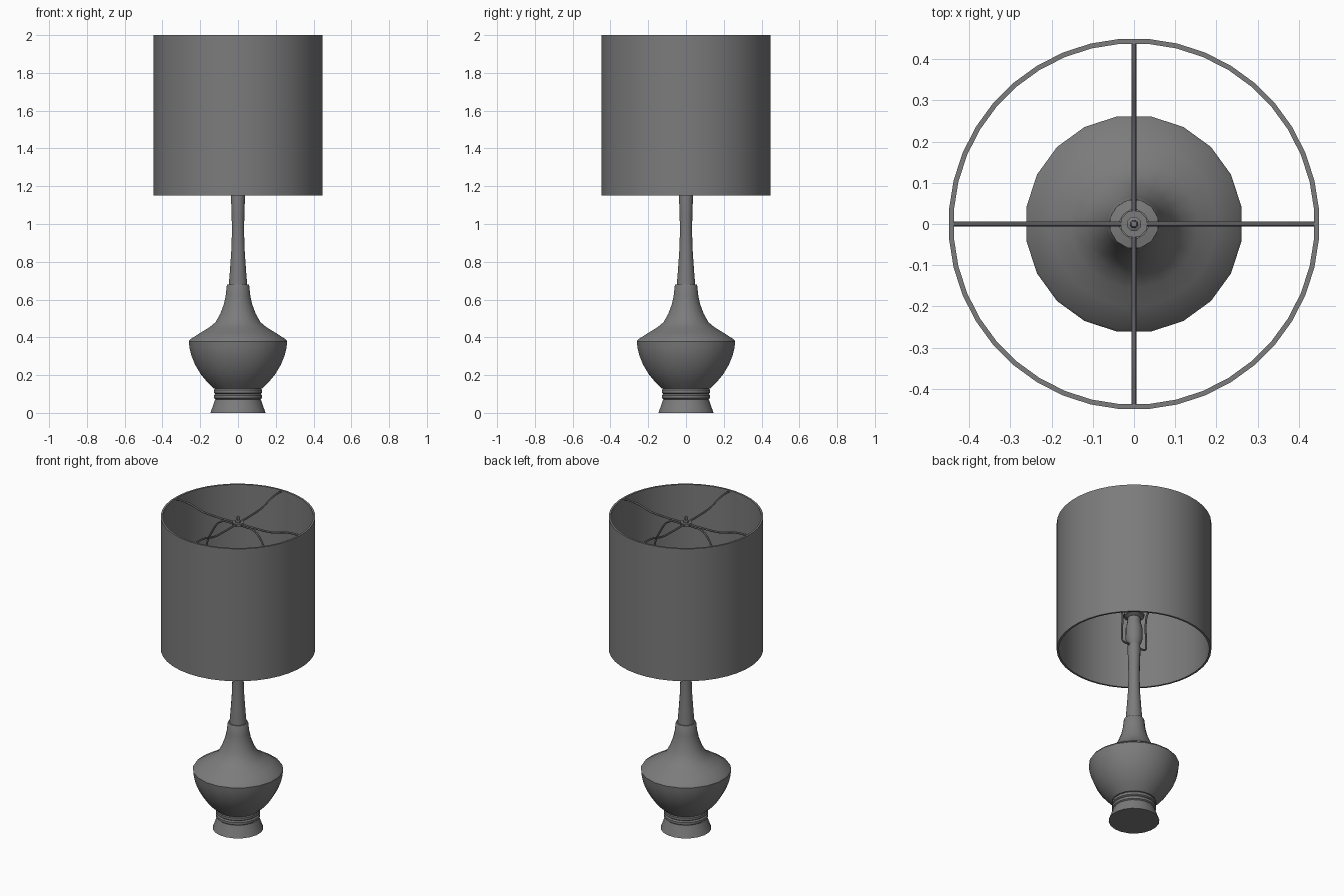
import bpy, math

if "Cube" in bpy.data.objects:
    bpy.data.objects.remove(bpy.data.objects["Cube"], do_unlink=True)

grey = bpy.data.materials.new("mid grey")
grey.use_nodes = True
COLOUR = (0.2, 0.2, 0.2, 1)
grey.diffuse_color = COLOUR
grey.node_tree.nodes["Principled BSDF"].inputs["Base Color"].default_value = COLOUR


def finish(obj, angle=32):
    obj.data.materials.clear()
    obj.data.materials.append(grey)
    bpy.ops.object.select_all(action="DESELECT")
    obj.select_set(True)
    bpy.context.view_layer.objects.active = obj
    bpy.ops.object.shade_smooth_by_angle(angle=math.radians(angle))


def lathe(name, profile, sides=20, closed=False):
    """Spin (radius, height) points; cap the ends unless the profile is a loop."""
    n = len(profile)
    verts = [(r * math.cos(a), r * math.sin(a), z)
             for r, z in profile
             for a in (2 * math.pi * (i + 0.5) / sides for i in range(sides))]
    faces = []
    for j in range(n if closed else n - 1):
        k = (j + 1) % n
        for i in range(sides):
            i2 = (i + 1) % sides
            faces.append((j * sides + i, j * sides + i2, k * sides + i2, k * sides + i))
    if not closed:
        faces.append(tuple(reversed(range(sides))))
        faces.append(tuple(range((n - 1) * sides, n * sides)))
    mesh = bpy.data.meshes.new(name)
    mesh.from_pydata(verts, [], faces)
    obj = bpy.data.objects.new(name, mesh)
    bpy.context.collection.objects.link(obj)
    finish(obj)
    return obj


def wire(name, points, radius=0.006):
    """Round rod along a smooth path."""
    curve = bpy.data.curves.new(name, "CURVE")
    curve.dimensions = "3D"
    curve.bevel_depth = radius
    curve.bevel_resolution = 1
    curve.resolution_u = 4
    curve.use_fill_caps = True
    spline = curve.splines.new("BEZIER")
    spline.bezier_points.add(len(points) - 1)
    for bp, p in zip(spline.bezier_points, points):
        bp.co = p
        bp.handle_left_type = bp.handle_right_type = "AUTO"
    obj = bpy.data.objects.new(name, curve)
    bpy.context.collection.objects.link(obj)
    bpy.ops.object.select_all(action="DESELECT")
    obj.select_set(True)
    bpy.context.view_layer.objects.active = obj
    bpy.ops.object.convert(target="MESH")
    finish(bpy.context.view_layer.objects.active, 50)


# Turned base
lathe("foot", [(0.148, 0), (0.135, 0.035), (0.122, 0.072)])
for name, z in (("lower_ring", 0.072), ("upper_ring", 0.1)):
    lathe(name, [(0.12, z), (0.129, z + 0.006), (0.129, z + 0.021), (0.122, z + 0.028)])
lathe("body", [(0.128, 0.128), (0.165, 0.163), (0.2, 0.205), (0.23, 0.255),
               (0.25, 0.305), (0.26, 0.345), (0.264, 0.378), (0.258, 0.388),
               (0.2, 0.425), (0.155, 0.452), (0.12, 0.48), (0.095, 0.525),
               (0.076, 0.575), (0.066, 0.62), (0.06, 0.675), (0.057, 0.68)])
lathe("neck", [(0.05, 0.675), (0.043, 0.76), (0.036, 0.86), (0.033, 0.95),
               (0.034, 1.04), (0.038, 1.15), (0.036, 1.18)], 16)

# Lamp socket
lathe("socket", [(0.036, 1.18), (0.048, 1.21), (0.05, 1.24), (0.05, 1.29),
                 (0.04, 1.33), (0.038, 1.36), (0.06, 1.37), (0.06, 1.385),
                 (0.036, 1.39), (0.036, 1.45)], 12)

# Drum shade, open at both ends
lathe("shade", [(0.45, 1.15), (0.45, 2.0), (0.438, 2.0), (0.438, 1.15)], 40, closed=True)

# Harp, mirrored about the centre
half = [(0.03, 1.175), (0.085, 1.18), (0.092, 1.2), (0.094, 1.4), (0.13, 1.48),
        (0.21, 1.64), (0.225, 1.74), (0.18, 1.86), (0.12, 1.935), (0.04, 1.945)]
path = [(x, 0, z) for x, z in half] + [(-x, 0, z) for x, z in reversed(half)]
wire("harp", path)

# Shade arms, hub and finial
arm = [(0.01, 1.955), (0.15, 1.955), (0.25, 1.962), (0.33, 1.985), (0.39, 1.993), (0.442, 1.993)]
for i, name in enumerate(("left_arm", "back_arm", "right_arm", "front_arm")):
    c, s = round(math.cos(i * math.pi / 2)), round(math.sin(i * math.pi / 2))
    wire(name, [(r * c, r * s, z) for r, z in arm])
lathe("hub", [(0.034, 1.945), (0.034, 1.963)], 8)
lathe("finial", [(0.018, 1.963), (0.018, 1.972), (0.009, 1.976), (0.011, 1.99), (0.007, 2.0)], 8)
